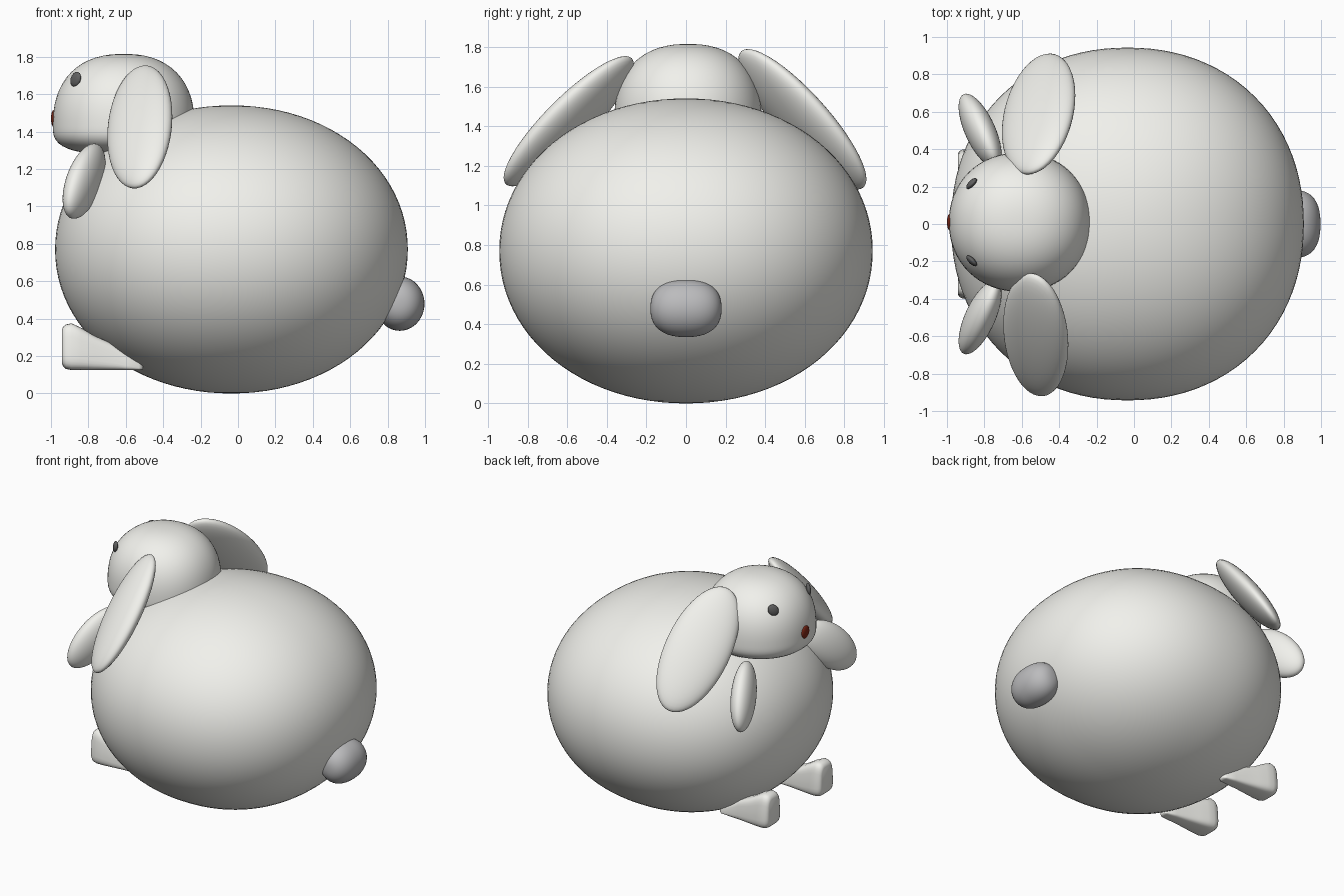
import bpy, bmesh
from math import cos, sin, pi, copysign
from mathutils import Vector

if "Cube" in bpy.data.objects:
    bpy.data.objects.remove(bpy.data.objects["Cube"])


def material(name, color):
    m = bpy.data.materials.new(name)
    m.diffuse_color = (*color, 1)
    m.use_nodes = True
    m.node_tree.nodes["Principled BSDF"].inputs["Base Color"].default_value = m.diffuse_color
    return m


def finish(name, bm, mat):
    bmesh.ops.recalc_face_normals(bm, faces=bm.faces[:])
    me = bpy.data.meshes.new(name)
    bm.to_mesh(me)
    bm.free()
    for p in me.polygons:
        p.use_smooth = True
    me.materials.append(mat)
    ob = bpy.data.objects.new(name, me)
    bpy.context.collection.objects.link(ob)
    return ob


white = material("fur_white", (0.88, 0.88, 0.84))
dark = material("eye_grey", (0.12, 0.12, 0.12))
red = material("nose_red", (0.2, 0.02, 0.008))
grey = material("tail_grey", (0.5, 0.5, 0.51))


def ball(name, center, radii, long_axis=(1, 0, 0), wide_axis=(0, 1, 0),
         low=None, n_up=2, n_down=2, n_side=2, seg=48, mat=white):
    """Rounded solid on three axes; low is a separate radius below the middle."""
    a = Vector(long_axis).normalized()
    b = Vector(wide_axis)
    b = (b - a * b.dot(a)).normalized()
    c = a.cross(b)
    bm = bmesh.new()
    bmesh.ops.create_uvsphere(bm, u_segments=seg, v_segments=seg // 2, radius=1)
    for v in bm.verts:
        p = v.co.copy()
        n = n_up if p.z >= 0 else n_down
        side = (abs(p.x) ** n_side + abs(p.y) ** n_side) ** (1 / n_side)
        p *= (side ** n + abs(p.z) ** n) ** (-1 / n)
        rz = low if low and p.z < 0 else radii[2]
        v.co = Vector(center) + a * p.x * radii[0] + b * p.y * radii[1] + c * p.z * rz
    return finish(name, bm, mat)


# Body and domed head
ball("body", (-0.035, 0, 0.77), (0.943, 0.943, 0.77), n_side=2.13,
     n_up=2.04, n_down=2.04, seg=96)
ball("head", (-0.611, 0.01, 1.43), (0.379, 0.372, 0.385), low=0.152,
     n_up=2.35, n_down=3, n_side=2.1, seg=64)

# Tail and nose
ball("tail", (0.865, 0, 0.48), (0.132, 0.145, 0.18), (1, 0, 0), (0, 0, 1),
     n_up=2.4, n_down=2.4, mat=grey)
ball("nose", (-0.985, 0.01, 1.47), (0.015, 0.045, 0.045), seg=24, mat=red)

# Floppy ears, one slightly larger and tilted
ball("ear_left", (-0.525, -0.592, 1.425), (0.45, 0.195, 0.08),
     (0, -0.7, -0.7), (0.87, -0.35, 0.35))
ball("ear_right", (-0.51, 0.588, 1.435), (0.463, 0.22, 0.08),
     (0.05, 0.67, -0.74), (0.87, 0.35, 0.35))

for side, s in (("left", -1), ("right", 1)):
    # Flat arms reaching down and outward
    ball("arm_" + side, (-0.823, s * 0.5, 1.135), (0.255, 0.145, 0.08),
         (-0.32, s * 0.65, -0.65), (-0.2, s * 0.7, 0.7))
    # Eyes lying on the head surface
    ball("eye_" + side, (-0.868, 0.01 + s * 0.207, 1.68), (0.042, 0.035, 0.016),
         (0.45, s * 0.35, 0.8), (-0.6, -s * 0.75, 0.6), seg=24, mat=dark)

    # Rounded wedge feet: x, half width, top height, shrink for the rounded ends
    bm = bmesh.new()
    rings = []
    for x, hw, top, k in ((-0.942, 0.1, 0.375, 0.72), (-0.935, 0.1, 0.375, 0.85),
                          (-0.92, 0.1, 0.375, 0.95), (-0.89, 0.1, 0.375, 1),
                          (-0.84, 0.095, 0.352, 1), (-0.77, 0.08, 0.31, 1),
                          (-0.68, 0.062, 0.27, 1), (-0.6, 0.05, 0.215, 1),
                          (-0.53, 0.038, 0.17, 1), (-0.508, 0.03, 0.155, 0.7)):
        mid, half = (top + 0.125) / 2, (top - 0.125) / 2
        ring = []
        for i in range(32):
            t = 2 * pi * i / 32
            y = copysign(abs(cos(t)) ** 0.5, cos(t)) * k
            z = copysign(abs(sin(t)) ** 0.5, sin(t)) * k
            ring.append(bm.verts.new((x, s * 0.31 + y * hw * (0.88 - 0.12 * z),
                                      mid + z * half)))
        rings.append(ring)
    for r, q in zip(rings, rings[1:]):
        for i in range(32):
            j = (i + 1) % 32
            bm.faces.new((r[i], r[j], q[j], q[i]))
    bm.faces.new(rings[0])
    bm.faces.new(rings[-1])
    finish("foot_" + side, bm, white)
